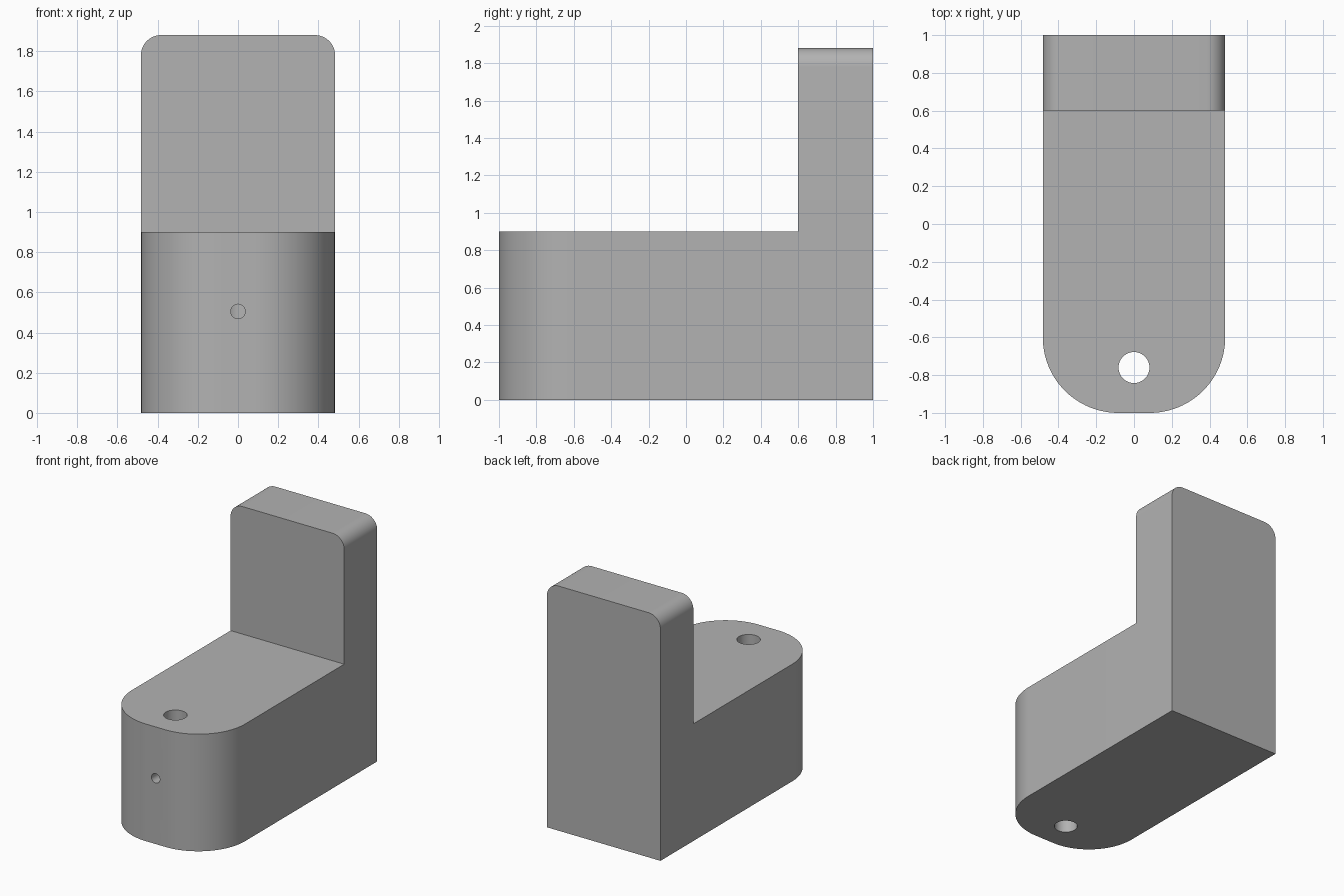
import bpy, bmesh, math
from mathutils import Matrix

if "Cube" in bpy.data.objects:
    bpy.data.objects.remove(bpy.data.objects["Cube"])

W = 0.483          # half width
BASE_H = 0.9       # height of the base block
TOP = 1.88         # top of the upright

grey = bpy.data.materials.new("light grey")
grey.diffuse_color = (0.448, 0.448, 0.448, 1)
grey.use_nodes = True
grey.node_tree.nodes["Principled BSDF"].inputs["Base Color"].default_value = grey.diffuse_color


def arc(cx, cy, r, start, end, n):
    """Points on an arc, angles in degrees."""
    return [(cx + r * math.cos(math.radians(start + (end - start) * i / n)),
             cy + r * math.sin(math.radians(start + (end - start) * i / n)))
            for i in range(n + 1)]


def prism(name, points, direction):
    """Extrude a closed outline of 3D points along a direction."""
    bm = bmesh.new()
    face = bm.faces.new([bm.verts.new(p) for p in points])
    ext = bmesh.ops.extrude_face_region(bm, geom=[face])
    verts = [v for v in ext["geom"] if isinstance(v, bmesh.types.BMVert)]
    bmesh.ops.translate(bm, verts=verts, vec=direction)
    bmesh.ops.recalc_face_normals(bm, faces=bm.faces)
    return finish(name, bm)


def finish(name, bm):
    mesh = bpy.data.meshes.new(name)
    bm.to_mesh(mesh)
    bm.free()
    mesh.materials.append(grey)
    obj = bpy.data.objects.new(name, mesh)
    bpy.context.collection.objects.link(obj)
    return obj


def drill(target, radius, depth, matrix, segments):
    """Cut a round hole and remove the cutter."""
    bm = bmesh.new()
    bmesh.ops.create_cone(bm, cap_ends=True, segments=segments, radius1=radius,
                          radius2=radius, depth=depth, matrix=matrix)
    cutter = finish("hole_cutter", bm)
    mod = target.modifiers.new("hole", "BOOLEAN")
    mod.operation = "DIFFERENCE"
    mod.solver = "EXACT"
    mod.object = cutter
    bpy.context.view_layer.objects.active = target
    bpy.ops.object.modifier_apply(modifier=mod.name)
    bpy.data.objects.remove(cutter)


# Base block with a rounded front end
R = 0.4
outline = ([(W, 1), (-W, 1)]
           + arc(-W + R, -1 + R, R, 180, 270, 24)
           + arc(W - R, -1 + R, R, 270, 360, 24))
base = prism("base", [(x, y, 0) for x, y in outline], (0, 0, BASE_H))

# Vertical through hole, and a small front hole that meets it
drill(base, 0.082, 3, Matrix.Translation((0, -0.76, 0.5)), 48)
drill(base, 0.036, 0.44,
      Matrix.Translation((0, -0.98, 0.505)) @ Matrix.Rotation(math.pi / 2, 4, "X"), 32)

# Upright at the back with rounded upper corners
r = 0.1
outline = ([(-W, BASE_H), (W, BASE_H)]
           + arc(W - r, TOP - r, r, 0, 90, 12)
           + arc(-W + r, TOP - r, r, 90, 180, 12))
upright = prism("upright", [(x, 0.6, z) for x, z in outline], (0, 0.4, 0))

# Smooth the curved walls and keep the edges sharp
bpy.ops.object.select_all(action="DESELECT")
for obj in (base, upright):
    obj.select_set(True)
bpy.context.view_layer.objects.active = base
bpy.ops.object.shade_smooth_by_angle(angle=math.radians(30))
